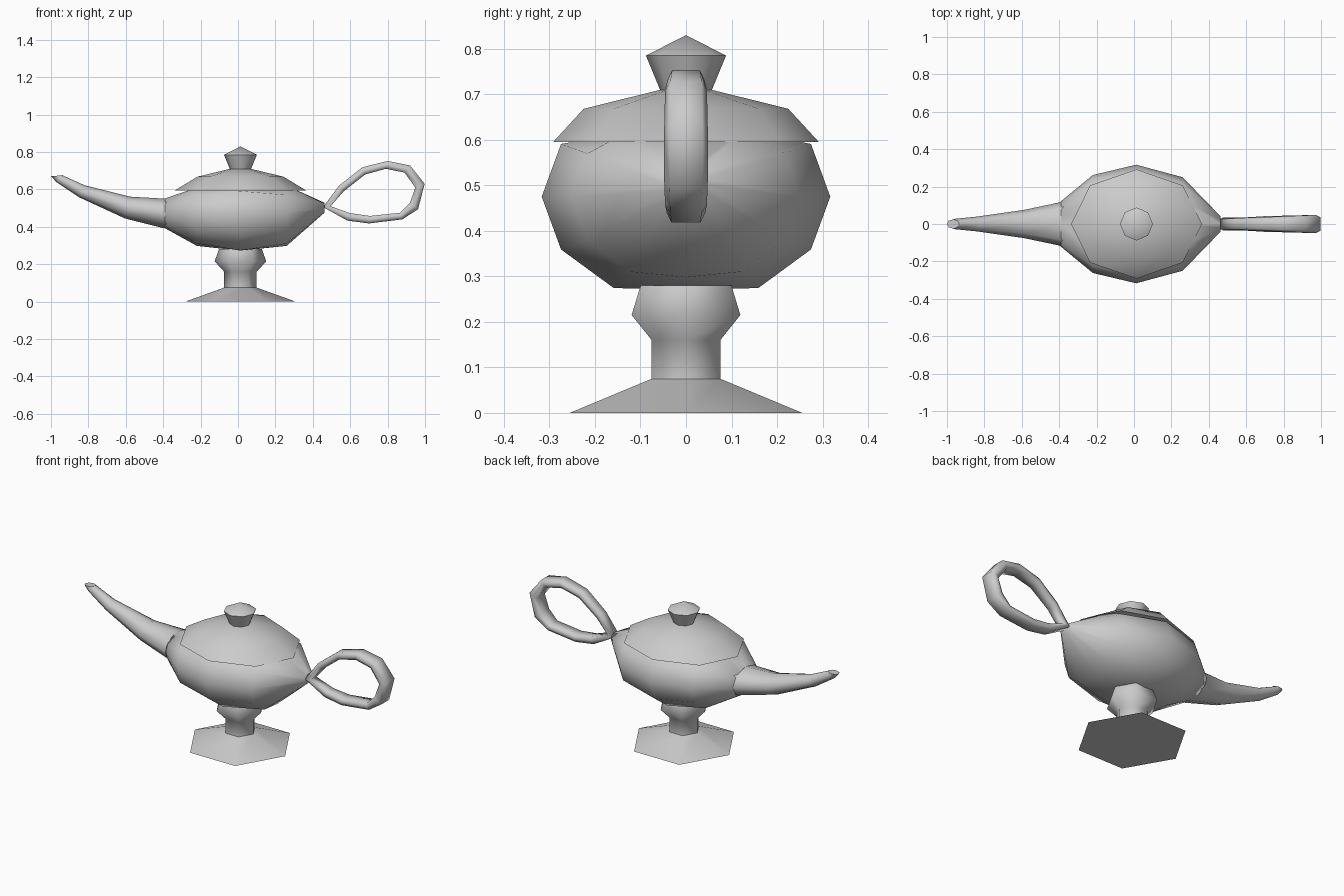
import bpy, bmesh, math
from math import cos, sin, pi

if "Cube" in bpy.data.objects:
    bpy.data.objects.remove(bpy.data.objects["Cube"])

metal = bpy.data.materials.new("grey metal")
metal.diffuse_color = (0.6, 0.6, 0.6, 1)
metal.use_nodes = True
metal.node_tree.nodes["Principled BSDF"].inputs["Base Color"].default_value = metal.diffuse_color
CX = 0.013  # axis of the turned parts


def skin(name, rings, closed=False, angle=60):
    """Join equal-sized rings of points into one smooth-shaded surface."""
    bm = bmesh.new()
    loops = [[bm.verts.new(p) for p in r] for r in rings]
    n = len(loops[0])
    count = len(loops)
    for i in range(count if closed else count - 1):
        a, b = loops[i], loops[(i + 1) % count]
        for j in range(n):
            k = (j + 1) % n
            bm.faces.new((a[j], a[k], b[k], b[j]))
    if not closed:
        bm.faces.new(loops[0][::-1])
        bm.faces.new(loops[-1])
    bmesh.ops.remove_doubles(bm, verts=bm.verts, dist=0.0005)
    bmesh.ops.recalc_face_normals(bm, faces=bm.faces)
    mesh = bpy.data.meshes.new(name)
    bm.to_mesh(mesh)
    bm.free()
    mesh.materials.append(metal)
    obj = bpy.data.objects.new(name, mesh)
    bpy.context.collection.objects.link(obj)
    bpy.ops.object.select_all(action='DESELECT')
    obj.select_set(True)
    bpy.context.view_layer.objects.active = obj
    bpy.ops.object.shade_smooth_by_angle(angle=math.radians(angle))
    return obj


def turned(name, sides, profile, angle=60):
    """Upright part; profile rows are x radius, y radius, height."""
    skin(name, [[(CX + rx * cos(2 * pi * j / sides), ry * sin(2 * pi * j / sides), z)
                 for j in range(sides)] for rx, ry, z in profile], angle=angle)


def cross_ring(x, sy, cz, sz, low, high, sides=12, lean=0.0):
    """Upright oval ring across x, flattened between low and high."""
    ring = []
    for j in range(sides):
        t = 2 * pi * j / sides
        z = min(high, max(low, cz + sz * sin(t)))
        ring.append((x + lean * sin(t), sy * cos(t), z))
    return ring


# Hexagonal pedestal
turned("pedestal", 6, [(r, r, z) for r, z in
       [(0.295, 0), (0.087, 0.075), (0.087, 0.16), (0.138, 0.215), (0.115, 0.28)]], 65)

# Bowl, lengthwise along x
skin("bowl", [cross_ring(*r) for r in [
    (-0.39, 0.122, 0.472, 0.08, 0.3, 0.6),
    (-0.22, 0.262, 0.475, 0.19, 0.298, 0.61),
    (0.012, 0.317, 0.475, 0.232, 0.272, 0.61),
    (0.26, 0.25, 0.475, 0.19, 0.298, 0.62),
    (0.462, 0.042, 0.502, 0.027, 0.3, 0.6)]])

# Eight-sided lid and knob
turned("lid", 8, [(0.35, 0.292, 0.595), (0.23, 0.225, 0.668), (0.056, 0.056, 0.71)])
turned("knob", 8, [(0.055, 0.055, 0.705), (0.088, 0.088, 0.785), (0, 0, 0.83)])

# Spout rising to a slanted mouth
skin("spout", [cross_ring(x, sy, cz, sz, 0, 1, 8, lean) for x, sy, cz, sz, lean in [
    (-0.375, 0.132, 0.472, 0.082, 0.0),
    (-0.40, 0.115, 0.472, 0.079, 0.0),
    (-0.59, 0.075, 0.503, 0.058, 0.015),
    (-0.835, 0.04, 0.59, 0.032, 0.015),
    (-0.955, 0.028, 0.657, 0.019, 0.015),
    (-0.967, 0.025, 0.673, 0.002, 0.033)]])

# Looped handle: outer x, outer z, inner x, inner z, half width
path = [(0.455, 0.505, 0.495, 0.51, 0.034), (0.54, 0.62, 0.565, 0.59, 0.032),
        (0.665, 0.718, 0.68, 0.68, 0.036), (0.80, 0.752, 0.79, 0.71, 0.041),
        (0.92, 0.728, 0.89, 0.69, 0.046), (0.998, 0.63, 0.948, 0.61, 0.048),
        (0.963, 0.495, 0.92, 0.53, 0.048), (0.88, 0.44, 0.865, 0.475, 0.046),
        (0.70, 0.418, 0.705, 0.458, 0.042), (0.585, 0.433, 0.60, 0.473, 0.035)]
handle = []
for ox, oz, ix, iz, w in path:
    mx, mz = (ox + ix) / 2, (oz + iz) / 2
    handle.append([(ox, -0.75 * w, oz), (ox, 0.75 * w, oz), (mx, w, mz),
                   (ix, 0.75 * w, iz), (ix, -0.75 * w, iz), (mx, -w, mz)])
skin("handle", handle, closed=True, angle=75)
